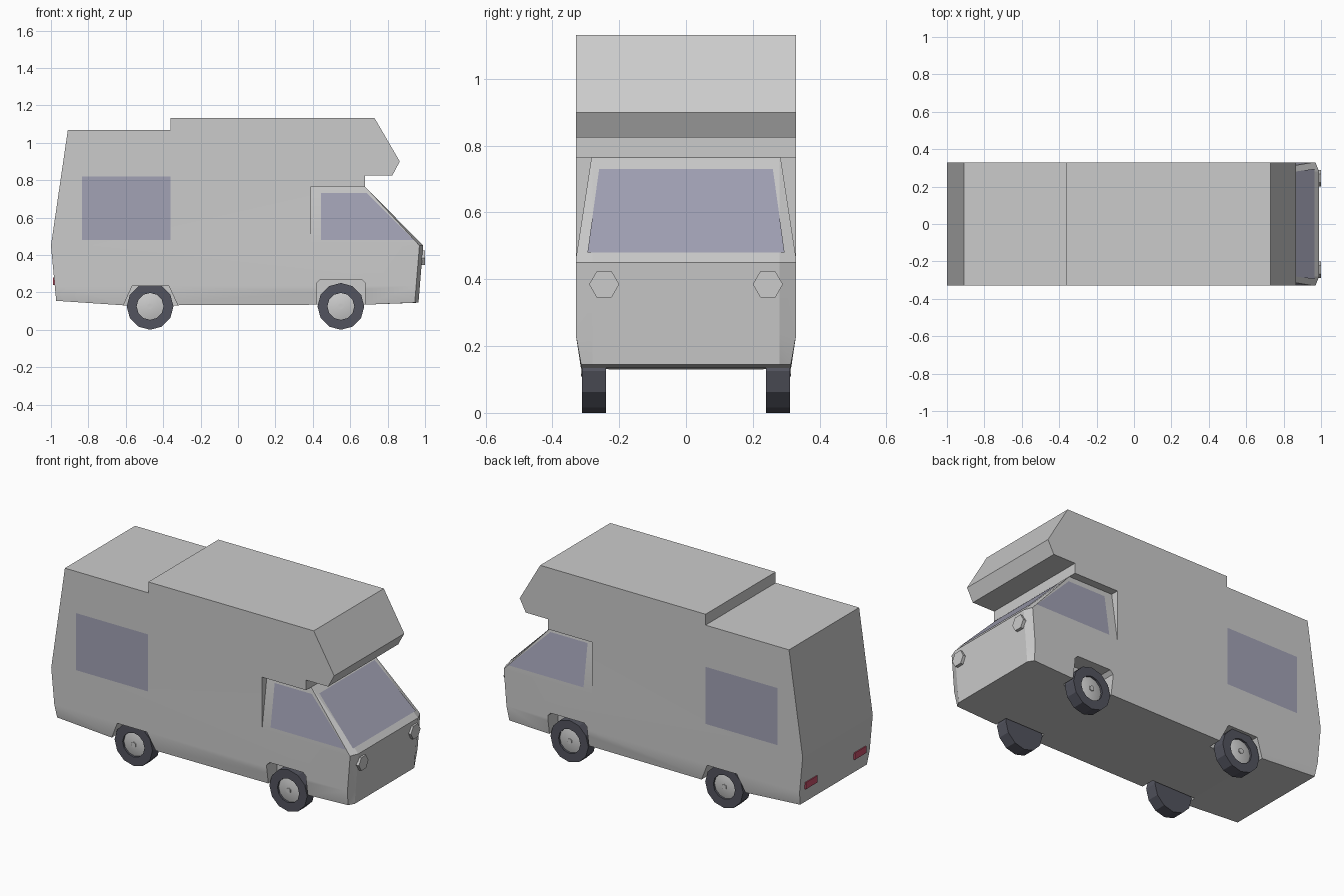
import bpy, bmesh
from math import radians, sin, cos, pi
from mathutils import Vector

if "Cube" in bpy.data.objects:
    bpy.data.objects.remove(bpy.data.objects["Cube"])


def material(name, rgb):
    m = bpy.data.materials.new(name)
    m.diffuse_color = (*rgb, 1)
    m.use_nodes = True
    m.node_tree.nodes["Principled BSDF"].inputs["Base Color"].default_value = m.diffuse_color
    return m


GLASS = material("glass", (0.36, 0.36, 0.46))
RUBBER = material("rubber", (0.086, 0.088, 0.113))
RED = material("red", (0.55, 0.08, 0.14))


def finish(name, bm, mat=None):
    me = bpy.data.meshes.new(name)
    bm.to_mesh(me)
    bm.free()
    ob = bpy.data.objects.new(name, me)
    bpy.context.collection.objects.link(ob)
    if mat:
        me.materials.append(mat)
    return ob


def prism_bm(ring_a, ring_b):
    bm = bmesh.new()
    a = [bm.verts.new(p) for p in ring_a]
    b = [bm.verts.new(p) for p in ring_b]
    bm.faces.new(a)
    bm.faces.new(b[::-1])
    for i in range(len(a)):
        j = (i + 1) % len(a)
        bm.faces.new((a[i], b[i], b[j], a[j]))
    bmesh.ops.recalc_face_normals(bm, faces=bm.faces)
    return bm


def prism_y(pts, y0, y1):
    return prism_bm([(x, y0, z) for x, z in pts], [(x, y1, z) for x, z in pts])


def prism_x(pts, x0, x1):
    return prism_bm([(x0, y, z) for y, z in pts], [(x1, y, z) for y, z in pts])


def smooth(ob, angle):
    bpy.ops.object.select_all(action='DESELECT')
    ob.select_set(True)
    bpy.context.view_layer.objects.active = ob
    bpy.ops.object.shade_smooth_by_angle(angle=radians(angle))


def cut(ob, cutter):
    cutter.hide_render = True
    mod = ob.modifiers.new("cut", 'BOOLEAN')
    mod.operation = 'DIFFERENCE'
    mod.solver = 'EXACT'
    mod.object = cutter
    bpy.context.view_layer.objects.active = ob
    bpy.ops.object.modifier_apply(modifier=mod.name)
    bpy.data.objects.remove(cutter)


def panel(name, pts, mat):
    bm = bmesh.new()
    bm.faces.new([bm.verts.new(p) for p in pts])
    return finish(name, bm, mat)


def lathe(name, profile, cx, cz, side, mat=None, steps=12):
    # profile of (radius, distance from centre line) turned about the y axis
    bm = bmesh.new()
    rings = []
    for r, y in profile:
        if r == 0:
            rings.append([bm.verts.new((cx, side * y, cz))] * steps)
        else:
            rings.append([bm.verts.new((cx + r * sin(2 * pi * i / steps), side * y,
                                        cz + r * cos(2 * pi * i / steps)))
                          for i in range(steps)])
    for p, q in zip(rings, rings[1:]):
        for i in range(steps):
            j = (i + 1) % steps
            bm.faces.new(list(dict.fromkeys((p[i], p[j], q[j], q[i]))))
    bmesh.ops.recalc_face_normals(bm, faces=bm.faces)
    return finish(name, bm, mat)


# Body: side profile extruded across the width
W = 0.33
outline = [(-1, 0.45), (-0.91, 1.067), (-0.36, 1.067), (-0.36, 1.132), (0.73, 1.132),
           (0.865, 0.9), (0.825, 0.825), (0.68, 0.825), (0.68, 0.765), (0.99, 0.45),
           (0.965, 0.145), (0.7, 0.135), (-0.6, 0.13), (-0.972, 0.155)]
bm = prism_y(outline, -W, W)
bmesh.ops.bisect_plane(bm, geom=bm.verts[:] + bm.edges[:] + bm.faces[:],
                       plane_co=(0, 0, 0.235), plane_no=(0, 0, 1))
# split the nose near its corners, then sweep the corners back
for y in (-0.28, 0.28):
    nose = [f for f in bm.faces if f.normal.x > 0.3 and f.calc_center_median().z < 0.7]
    edges = list({e for f in nose for e in f.edges})
    verts = list({v for f in nose for v in f.verts})
    bmesh.ops.bisect_plane(bm, geom=verts + edges + nose,
                           plane_co=(0, y, 0), plane_no=(0, 1, 0))
for v in bm.verts:
    if abs(v.co.y) > 0.3:
        if v.co.x > 0.9 and v.co.z < 0.5:
            v.co.x -= 0.02
        if v.co.z < 0.2:
            v.co.y *= 0.314 / W
bmesh.ops.triangulate(bm, faces=bm.faces)
body = finish("van_body", bm)

# Inward lean of the cab sides and wheel arch pockets
rear_arch = [(-0.645, 0.06), (-0.565, 0.235), (-0.37, 0.235), (-0.29, 0.06)]
front_arch = [(0.42, 0.05), (0.42, 0.25), (0.44, 0.27), (0.66, 0.27), (0.68, 0.25), (0.68, 0.05)]
for s in (-1, 1):
    lean = [(s * 0.283, 0.765), (s * 0.34, 0.395), (s * 0.4, 0.395), (s * 0.4, 0.765)]
    cut(body, finish("cab_cutter", prism_x(lean, 0.39, 1.2)))
    for arch in (rear_arch, front_arch):
        cut(body, finish("arch_cutter", prism_y(arch, s * 0.232, s * 0.4)))
bm = bmesh.new()
bm.from_mesh(body.data)
bmesh.ops.dissolve_limit(bm, angle_limit=radians(0.3), verts=bm.verts, edges=bm.edges)
bm.to_mesh(body.data)
bm.free()
smooth(body, 12.5)
body.modifiers.new("even_shading", 'WEIGHTED_NORMAL').keep_sharp = True

# Side windows
for s, label in ((-1, "right"), (1, "left")):
    rear = [(-0.835, 0.48), (-0.36, 0.48), (-0.36, 0.82), (-0.835, 0.82)]
    cab = [(0.445, 0.48), (0.94, 0.48), (0.69, 0.73), (0.445, 0.73)]
    rear_pts = [(x, s * (W + 0.002), z) for x, z in rear]
    cab_pts = [(x, s * (W + 0.002 - (z - 0.46) * 0.154), z) for x, z in cab]
    panel(f"{label}_rear_window", rear_pts[::-s], GLASS)
    panel(f"{label}_cab_window", cab_pts[::-s], GLASS)

# Windscreen
panel("windscreen", [(0.684 + (0.765 - z) * 0.984, y, z) for y, z in
                     ((-0.295, 0.48), (0.295, 0.48), (0.26, 0.73), (-0.26, 0.73))], GLASS)

for s, label in ((-1, "right"), (1, "left")):
    # Headlights: six-sided lamps
    hexagon = [(s * 0.245 + 0.045 * cos(i * pi / 3), 0.385 + 0.045 * sin(i * pi / 3))
               for i in range(6)]
    finish(f"{label}_headlight", prism_x(hexagon, 0.97, 1.0))
    # Tail lights
    lamp = [(s * 0.175, 0.24), (s * 0.285, 0.24), (s * 0.285, 0.28), (s * 0.175, 0.28)]
    finish(f"{label}_tail_light", prism_x(lamp, -0.99, -0.97), RED)
    # Wheels: tyre, dished hub and hexagonal cap
    for cx, end in ((-0.47, "rear"), (0.55, "front")):
        cz = 0.125
        lathe(f"{label}_{end}_tyre", [(0, 0.24), (0.125, 0.24), (0.125, 0.312),
                                      (0.072, 0.312), (0.072, 0.3)], cx, cz, s, RUBBER)
        hub = lathe(f"{label}_{end}_hub", [(0.072, 0.3), (0.045, 0.307), (0, 0.309)], cx, cz, s)
        smooth(hub, 40)
        lathe(f"{label}_{end}_hub_cap", [(0.016, 0.305), (0.016, 0.314), (0, 0.314)],
              cx, cz, s, steps=6)
